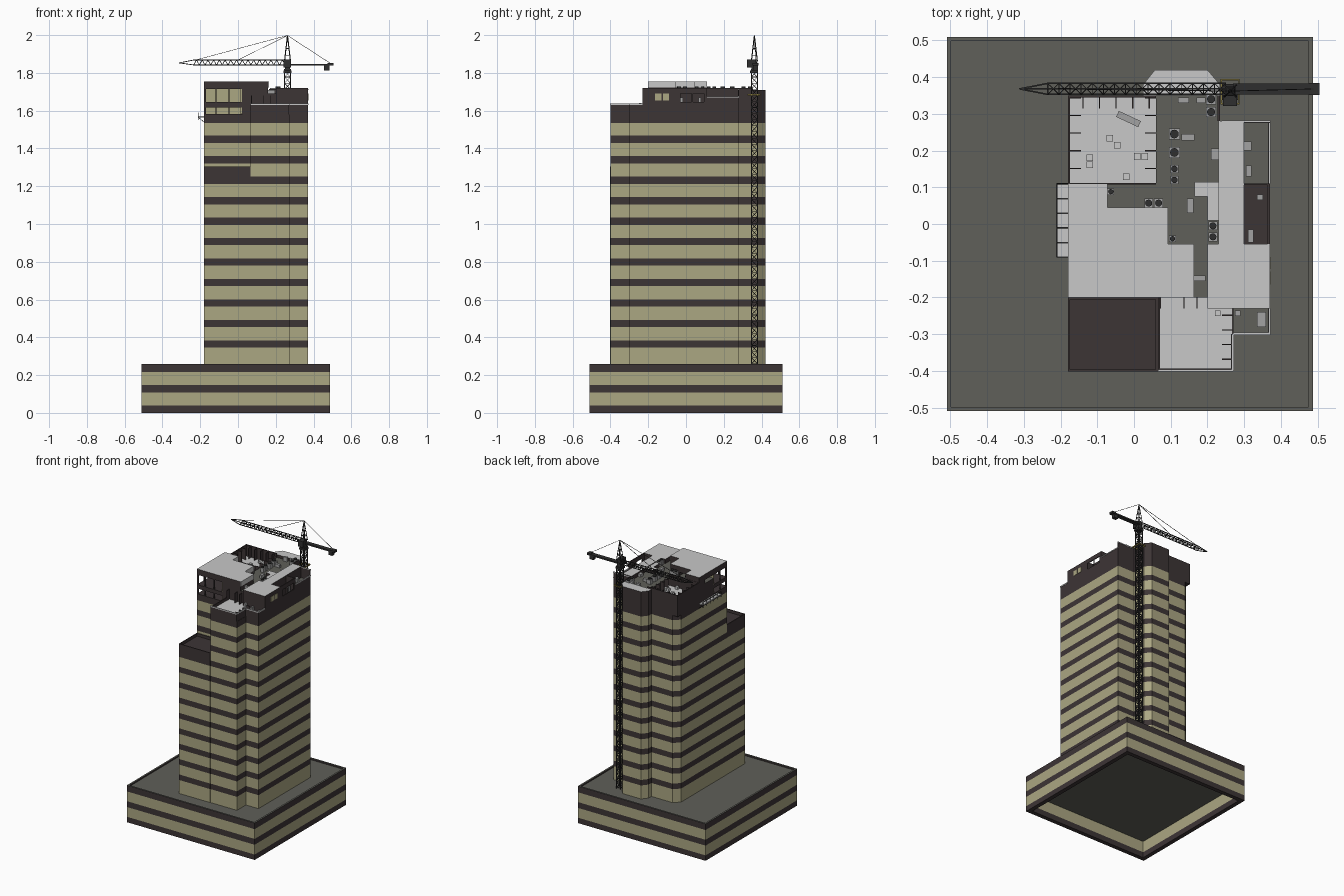
import bpy, bmesh, math
from mathutils import Matrix, Vector


def material(name, r, g, b):
    m = bpy.data.materials.new(name)
    m.diffuse_color = (r, g, b, 1)
    return m


DARK = material("dark_panel", .046, .035, .036)
OLIVE = material("olive_glass", .41, .385, .225)
LIGHT = material("light_roof", .58, .58, .58)
FLOOR = material("grey_floor", .115, .115, .10)
STEEL = material("crane_steel", .028, .028, .028)
EQUIP = material("equipment_grey", .36, .36, .36)
MUSTARD = material("mustard_frame", .25, .20, .05)


def finish(name, bm, mats):
    me = bpy.data.meshes.new(name)
    bm.to_mesh(me)
    bm.free()
    for m in mats:
        me.materials.append(m)
    ob = bpy.data.objects.new(name, me)
    bpy.context.collection.objects.link(ob)
    return ob


def stack(name, pts, rings, sides, bottom, top):
    """Loft a plan through rings (inset, z); sides gives a material per level."""
    mats = [DARK, OLIVE, LIGHT, FLOOR]
    cx = sum(p[0] for p in pts) / len(pts)
    cy = sum(p[1] for p in pts) / len(pts)
    bm = bmesh.new()
    loops = [[bm.verts.new((x - math.copysign(i, x - cx), y - math.copysign(i, y - cy), z))
              for x, y in pts] for i, z in rings]
    n = len(pts)
    for a, b, m in zip(loops, loops[1:], sides):
        for k in range(n):
            f = bm.faces.new((a[k], a[(k + 1) % n], b[(k + 1) % n], b[k]))
            f.material_index = mats.index(m)
    bm.faces.new(loops[0][::-1]).material_index = mats.index(bottom)
    bm.faces.new(loops[-1]).material_index = mats.index(top)
    return finish(name, bm, mats)


def rect(x0, x1, y0, y1):
    return [(x0, y0), (x1, y0), (x1, y1), (x0, y1)]


def add_box(bm, x0, x1, y0, y1, z0, z1):
    m = Matrix.Translation(((x0 + x1) / 2, (y0 + y1) / 2, (z0 + z1) / 2)) @ \
        Matrix.Diagonal((x1 - x0, y1 - y0, z1 - z0, 1))
    return bmesh.ops.create_cube(bm, size=1, matrix=m)


def boxes(name, mat, items, top=None):
    bm = bmesh.new()
    for b in items:
        add_box(bm, *b)
    if top:
        bm.normal_update()
        for f in bm.faces:
            f.material_index = int(f.normal.z > .5)
    return finish(name, bm, [mat] + ([top] if top else []))


def bars(name, mat, segments):
    """Square bars between point pairs (p, q, thickness)."""
    bm = bmesh.new()
    for p, q, t in segments:
        p, q = Vector(p), Vector(q)
        d = q - p
        m = Matrix.Translation((p + q) / 2) @ d.to_track_quat('Z', 'Y').to_matrix().to_4x4() @ \
            Matrix.Diagonal((t, t, d.length, 1))
        bmesh.ops.create_cube(bm, size=1, matrix=m)
    return finish(name, bm, [mat])


# Podium: hollow below, sunken deck above
stack("podium", rect(-.51, .487, -.51, .51),
      [(.03, .12), (.03, .04), (.03, 0), (0, 0), (0, .038), (0, .107), (0, .148), (0, .217),
       (0, .26), (.012, .26), (.012, .25)],
      [OLIVE, DARK, DARK, DARK, OLIVE, DARK, OLIVE, DARK, FLOOR, DARK], FLOOR, FLOOR)


# Tower with regular spandrel bands
def bands(count):
    zs, ms = [.25], []
    for k in range(count):
        zs += [.345 + .1085 * k, .384 + .1085 * k]
        ms += [OLIVE, DARK]
    return zs, ms


plan = [(-.18, -.20), (.065, -.20), (.065, -.40), (.272, -.40), (.272, -.30), (.37, -.30),
        (.37, .28), (.234, .28), (.234, .38), (.20, .42), (.057, .42), (.025, .38),
        (.025, .35), (-.14, .35), (-.18, .31)]
zs, ms = bands(11)
stack("tower", plan, [(0, z) for z in zs + [1.536, 1.58]], ms + [OLIVE, DARK], DARK, DARK)
zs, ms = bands(8)
stack("front_left_block", rect(-.18, .065, -.402, -.20),
      [(0, z) for z in zs + [1.213, 1.305]] + [(.006, 1.305), (.006, 1.285)],
      ms + [OLIVE, DARK, DARK, DARK], DARK, DARK)

# Penthouse volumes
boxes("penthouse_core", DARK, [
    (.02, .30, -.20, .11, 1.57, 1.69), (.06, .30, .11, .28, 1.57, 1.69),
    (-.18, .02, -.05, .11, 1.57, 1.69),
    (.06, .234, .28, .35, 1.57, 1.69), (.30, .37, .11, .28, 1.57, 1.64)], top=FLOOR)
boxes("right_wing", DARK, [
    (.20, .37, -.23, -.055, 1.57, 1.72), (.23, .30, -.055, .28, 1.68, 1.72),
    (.20, .23, .01, .075, 1.68, 1.715), (.165, .23, .075, .115, 1.68, 1.715)], top=LIGHT)
boxes("high_roof", DARK, [
    (-.18, .09, -.20, .045, 1.715, 1.755), (-.18, -.075, .045, .11, 1.69, 1.755),
    (.09, .16, -.20, -.055, 1.69, 1.755), (.02, .09, -.20, .045, 1.68, 1.72)], top=LIGHT)
boxes("high_roof_side_trim", LIGHT, [
    (.16, .163, -.20, -.055, 1.722, 1.755), (.09, .093, -.055, .045, 1.722, 1.755),
    (-.075, -.072, .045, .11, 1.722, 1.755)])
bay = [(.025, .35), (.234, .35), (.234, .38), (.20, .42), (.057, .42), (.025, .38)]
stack("back_bay", bay, [(0, 1.57), (0, 1.71)], [DARK], DARK, LIGHT)
boxes("terrace_decks", DARK, [
    (-.178, .06, .11, .348, 1.57, 1.64), (.067, .268, -.398, -.20, 1.57, 1.61)], top=LIGHT)
boxes("corner_deck", FLOOR, [(.27, .368, -.298, -.23, 1.57, 1.60)])

# Parapets around the terraces
boxes("parapets", DARK, [
    (-.18, .06, .344, .35, 1.57, 1.72), (-.18, -.174, .11, .35, 1.57, 1.72),
    (-.18, .06, .107, .112, 1.60, 1.72), (.228, .234, .28, .35, 1.6, 1.72),
    (.065, .071, -.40, -.20, 1.57, 1.63), (.065, .27, -.40, -.394, 1.57, 1.63),
    (.264, .27, -.40, -.30, 1.57, 1.63), (.27, .37, -.30, -.295, 1.57, 1.63),
    (.365, .37, -.30, -.23, 1.57, 1.63), (.365, .37, .11, .28, 1.57, 1.67),
    (.234, .37, .275, .28, 1.57, 1.71)])
boxes("parapet_caps", LIGHT, [
    (.065, .27, -.402, -.396, 1.63, 1.638), (.266, .272, -.40, -.30, 1.63, 1.638),
    (.27, .372, -.302, -.296, 1.63, 1.638), (.366, .372, -.30, -.23, 1.63, 1.638),
    (.366, .372, .11, .282, 1.67, 1.676), (.24, .372, .276, .282, 1.71, 1.716)])
# Stiffening fins inside the parapets
fins = [(-.178, -.145, y, y + .003, 1.64, 1.715) for y in [.15 + .048 * k for k in range(5)]]
fins += [(.03, .06, y, y + .003, 1.64, 1.70) for y in [.15 + .048 * k for k in range(5)]]
fins += [(x, x + .003, .315, .346, 1.64, 1.715) for x in [-.14 + .045 * k for k in range(5)]]
fins += [(x, x + .003, -.23, -.20, 1.61, 1.68) for x in (.07, .135, .17, .205, .25)]
fins += [(.24, .268, y, y + .003, 1.61, 1.63) for y in (-.37, -.33, -.29, -.25)]
boxes("parapet_fins", DARK, fins)

# Corner loggia: middle slab, columns, glazed back walls
boxes("loggia_frame", DARK, [
    (-.18, .02, -.20, -.05, 1.618, 1.645), (-.18, -.17, -.20, -.19, 1.57, 1.72),
    (-.12, -.114, -.20, -.194, 1.57, 1.72), (-.05, -.044, -.20, -.194, 1.57, 1.72),
    (-.18, -.174, -.13, -.124, 1.57, 1.72)])
boxes("loggia_glazing", OLIVE, [
    (-.178, .018, -.056, -.05, 1.582, 1.715), (.014, .02, -.198, -.05, 1.582, 1.715)])

# Right side recess with a pierced wall
boxes("right_pierced_wall", DARK, [
    (.364, .37, -.055, .11, 1.57, 1.645), (.364, .37, -.055, .11, 1.69, 1.72),
    (.364, .37, -.055, -.03, 1.6, 1.72), (.364, .37, .095, .11, 1.6, 1.72),
    (.364, .37, .03, .036, 1.6, 1.72), (.30, .364, .106, .11, 1.58, 1.72)])
boxes("right_windows", OLIVE, [
    (.368, .372, -.165, -.13, 1.655, 1.69), (.368, .372, -.123, -.09, 1.655, 1.69)])

# Left balcony made of five panels
boxes("left_balcony", LIGHT,
      [(-.212, -.18, -.09 + .04 * k, -.052 + .04 * k, 1.565, 1.573) for k in range(5)])
rail = [((-.21, -.09, 1.59), (-.21, .11, 1.59), .003)]
rail += [((-.21, -.09 + .04 * k, 1.55), (-.21, -.09 + .04 * k, 1.59), .003) for k in range(6)]
rail += [((-.18, -.09 + .04 * k, 1.54), (-.21, -.09 + .04 * k, 1.565), .003) for k in range(6)]
bars("balcony_rail", STEEL, rail)

# Rooftop cooling units: box with round fan
bm = bmesh.new()
fans = bmesh.new()
for x, y, z, s in [(.11, .245, 1.69, .03), (.11, .195, 1.69, .03), (.11, .15, 1.69, .022),
                   (.11, .12, 1.69, .022), (.21, .34, 1.69, .028), (.21, .305, 1.69, .028),
                   (.04, .057, 1.69, .024), (.067, .057, 1.69, .024), (.215, -.005, 1.69, .024),
                   (.215, -.035, 1.69, .024), (.105, -.04, 1.69, .018), (-.063, .088, 1.69, .018)]:
    add_box(bm, x - s / 2, x + s / 2, y - s / 2, y + s / 2, z, z + .03)
    bmesh.ops.create_cone(fans, cap_ends=True, segments=12, radius1=s * .4, radius2=s * .4,
                          depth=.01, matrix=Matrix.Translation((x, y, z + .033)))
finish("cooling_units", bm, [EQUIP])
finish("cooling_fans", fans, [STEEL])
# Ducts, tables and seats
boxes("roof_furniture", EQUIP, [
    (.13, .165, .228, .245, 1.69, 1.71), (.21, .23, .175, .205, 1.69, 1.71),
    (.145, .162, .03, .07, 1.69, 1.71), (.16, .195, -.155, -.14, 1.69, 1.71),
    (.12, .15, .33, .345, 1.69, 1.72), (.17, .195, .33, .345, 1.69, 1.72),
    (.30, .32, .20, .225, 1.64, 1.665), (.305, .32, .13, .16, 1.64, 1.66),
    (.335, .352, .065, .08, 1.58, 1.67), (.31, .325, -.05, -.015, 1.58, 1.67),
    (.275, .29, -.25, -.235, 1.60, 1.63), (.335, .36, -.28, -.24, 1.60, 1.62)])
boxes("terrace_seats", LIGHT, [
    (x, x + .018, y, y + .018, 1.64, 1.66) for x, y in
    ((-.075, .225), (-.055, .205), (-.13, .172), (-.13, .152), (0, .175), (.02, .175),
     (-.03, .12))] + [(.22, .235, -.25, -.235, 1.61, 1.64)])
bars("roof_lounger", EQUIP, [((-.045, .30, 1.655), (.015, .272, 1.655), .018)])

# Crane mast: square lattice
cx, cy, h = .262, .362, .016
corners = [(cx - h, cy - h), (cx + h, cy - h), (cx + h, cy + h), (cx - h, cy + h)]
seg = [((x, y, .25), (x, y, 1.82), .005) for x, y in corners]
N, z0, dz = 48, .26, .0323
for k in range(N):
    za, zb = z0 + k * dz, z0 + (k + 1) * dz
    for i in range(4):
        a, b = corners[i], corners[(i + 1) % 4]
        if k % 2:
            a, b = b, a
        seg += [((*a, za), (*b, za), .003), ((*a, za), (*b, zb), .003)]
bars("crane_mast", STEEL, seg)
boxes("crane_climbing_frame", MUSTARD, [
    (.236, .288, .325, .329, 1.68, 1.688), (.236, .288, .391, .395, 1.68, 1.688),
    (.236, .240, .325, .395, 1.68, 1.688), (.284, .288, .325, .395, 1.68, 1.688)])
boxes("crane_turntable_and_cab", STEEL, [
    (.24, .284, .338, .382, 1.80, 1.812), (.248, .276, .346, .374, 1.812, 1.87),
    (.242, .28, .322, .352, 1.828, 1.87)])

# Crane jib: triangular lattice with pointed tip
jy, w, zl, zt = .368, .015, 1.842, 1.868
n, xs, xe = 16, .25, -.235
step = (xe - xs) / n
seg = [((xs, jy - w, zl), (xe, jy - w, zl), .004), ((xs, jy + w, zl), (xe, jy + w, zl), .004),
       ((xs, jy, zt), (xe, jy, zt), .004)]
for k in range(n):
    a, b = xs + k * step, xs + (k + 1) * step
    m = (a + b) / 2
    for s in (-w, w):
        seg += [((a, jy + s, zl), (m, jy, zt), .0025), ((m, jy, zt), (b, jy + s, zl), .0025)]
    seg += [((a, jy - w, zl), (a, jy + w, zl), .0025), ((a, jy - w, zl), (b, jy + w, zl), .0025)]
tip = (-.312, jy, 1.853)
seg += [((xe, jy - w, zl), tip, .004), ((xe, jy + w, zl), tip, .004), ((xe, jy, zt), tip, .004),
        ((xe, jy - w, zl), (xe, jy + w, zl), .004)]
bars("crane_jib", STEEL, seg)

# Counter jib with weight
boxes("crane_counter_jib", STEEL, [
    (.27, .505, jy - .015, jy + .015, 1.838, 1.848), (.455, .485, jy - .012, jy + .012, 1.812, 1.84),
    (.475, .505, jy - .016, jy + .016, 1.838, 1.852)])
# Apex tower and tie cables
apex = (cx, cy, 1.998)
seg = [((x, y, 1.86), apex, .004) for x, y in corners]
for t in (.25, .5, .75):
    ring = [(x + (cx - x) * t, y + (cy - y) * t, 1.86 + .138 * t) for x, y in corners]
    seg += [(ring[i], ring[(i + 1) % 4], .003) for i in range(4)]
seg += [(apex, (x, jy, z), .0022) for x, z in ((-.225, zt), (.0, zt), (.49, 1.85))]
bars("crane_apex_and_cables", STEEL, seg)
